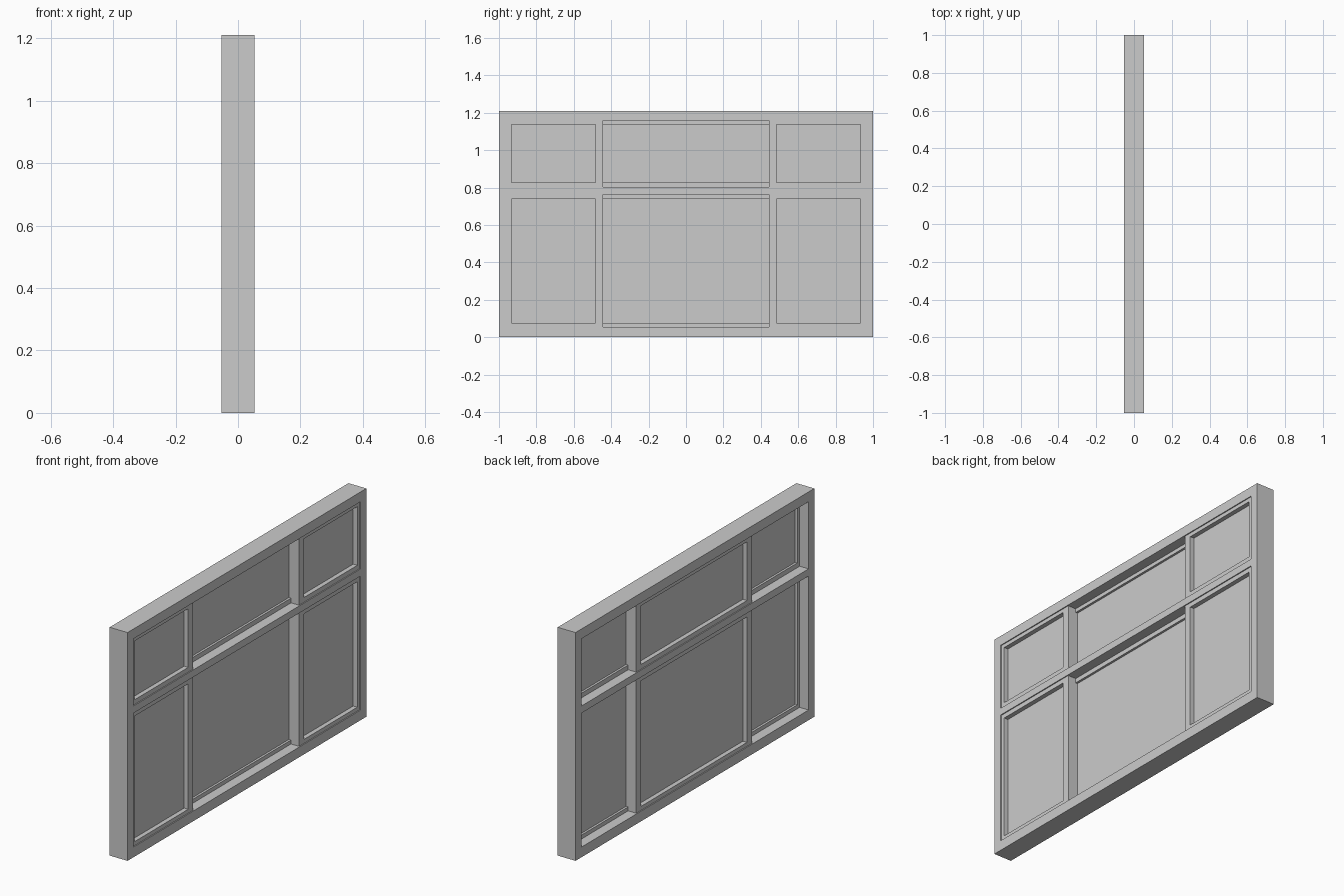
import bpy

if "Cube" in bpy.data.objects:
    bpy.data.objects.remove(bpy.data.objects["Cube"])

D = 0.0525            # half depth of the window
HEIGHT = 1.21
OPEN_Y = 0.952        # half width of the clear opening
STILE_IN, STILE_OUT = 0.444, 0.484   # meeting stiles shared by both tracks


def prism(name, profile_faces, verts2d, x0, x1, walls):
    """Extrude flat (y, z) faces from x0 to x1, closing the listed wall loops."""
    n = len(verts2d)
    verts = [(x, y, z) for x in (x0, x1) for y, z in verts2d]
    faces = [tuple(reversed(f)) for f in profile_faces]
    faces += [tuple(i + n for i in f) for f in profile_faces]
    for loop in walls:
        for a, b in zip(loop, loop[1:] + loop[:1]):
            faces.append((a, b, b + n, a + n))
    mesh = bpy.data.meshes.new(name)
    mesh.from_pydata(verts, [], faces)
    mesh.update()
    obj = bpy.data.objects.new(name, mesh)
    bpy.context.collection.objects.link(obj)
    return obj


def rect(y0, y1, z0, z1):
    return [(y0, z0), (y1, z0), (y1, z1), (y0, z1)]


def ring(name, outer, inner, x0, x1):
    faces = [(i, (i + 1) % 4, (i + 1) % 4 + 4, i + 4) for i in range(4)]
    return prism(name, faces, rect(*outer) + rect(*inner), x0, x1,
                 [[0, 1, 2, 3], [7, 6, 5, 4]])


def panel(name, area, x0, x1):
    return prism(name, [(0, 1, 2, 3)], rect(*area), x0, x1, [[0, 1, 2, 3]])


def sash(name, outer, inner, x0, x1, glass_x0, glass_x1):
    ring(name + "_sash", outer, inner, x0, x1)
    panel(name + "_glass", inner, glass_x0, glass_x1)


# Outer frame and transom
ring("outer_frame", (-1, 1, 0, HEIGHT), (-OPEN_Y, OPEN_Y, 0.054, 1.158), -D, D)
panel("transom", (-OPEN_Y, OPEN_Y, 0.764, 0.802), -D, D)

# Lower and upper rows: side sashes on one track, centre sash on the other
rows = {"lower": (0.054, 0.764, 0.075, 0.74),
        "upper": (0.802, 1.158, 0.827, 1.138)}
for row, (z0, z1, iz0, iz1) in rows.items():
    sash(row + "_left", (-OPEN_Y, -STILE_IN, z0, z1),
         (-0.932, -STILE_OUT, iz0, iz1), 0, 0.047, 0.012, 0.023)
    sash(row + "_right", (STILE_IN, OPEN_Y, z0, z1),
         (STILE_OUT, 0.932, iz0, iz1), 0, 0.047, 0.012, 0.023)
    sash(row + "_centre", (-STILE_OUT, STILE_OUT, z0, z1),
         (-STILE_IN, STILE_IN, iz0, iz1), -0.047, 0, -0.023, -0.012)
